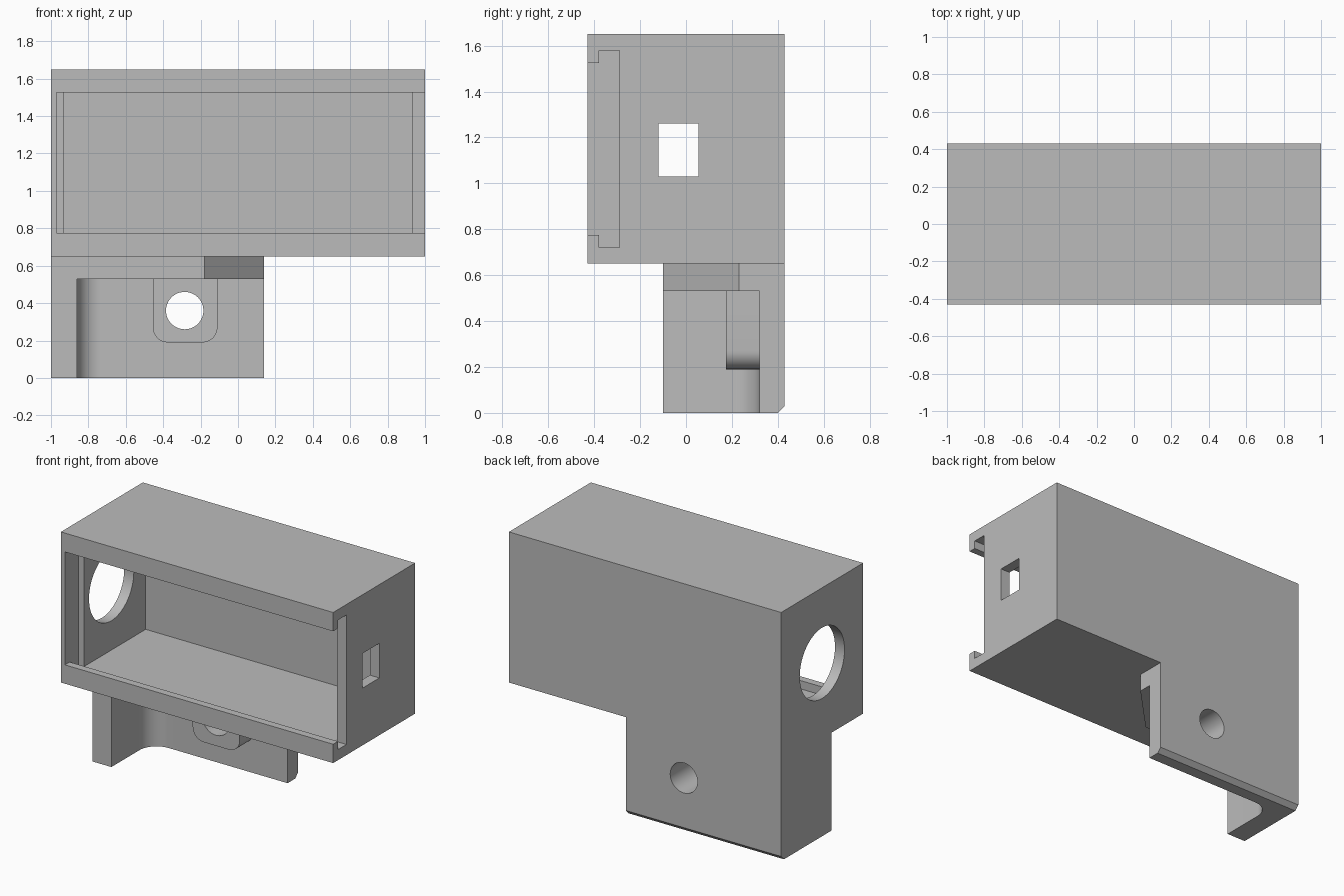
import bpy
import bmesh
from math import cos, sin, pi, radians

if "Cube" in bpy.data.objects:
    bpy.data.objects.remove(bpy.data.objects["Cube"], do_unlink=True)

grey = bpy.data.materials.new("plain grey")
grey.use_nodes = True
GREY = (0.5, 0.5, 0.5, 1)
grey.diffuse_color = GREY
grey.node_tree.nodes["Principled BSDF"].inputs["Base Color"].default_value = GREY


def prism(name, points, axis, start, end):
    """Extrude a closed 2D profile along the x, y or z axis."""
    place = {"x": lambda u, v, w: (w, u, v),
             "y": lambda u, v, w: (u, w, v),
             "z": lambda u, v, w: (u, v, w)}[axis]
    bm = bmesh.new()
    rings = [[bm.verts.new(place(u, v, w)) for u, v in points] for w in (start, end)]
    for ring in rings:
        bm.faces.new(ring)
    n = len(points)
    for i in range(n):
        j = (i + 1) % n
        bm.faces.new((rings[0][i], rings[0][j], rings[1][j], rings[1][i]))
    bmesh.ops.recalc_face_normals(bm, faces=bm.faces)
    mesh = bpy.data.meshes.new(name)
    bm.to_mesh(mesh)
    bm.free()
    mesh.materials.append(grey)
    obj = bpy.data.objects.new(name, mesh)
    bpy.context.collection.objects.link(obj)
    return obj


def rect(u0, u1, v0, v1):
    return [(u0, v0), (u1, v0), (u1, v1), (u0, v1)]


def arc(cu, cv, r, a0, a1, steps):
    angles = [radians(a0 + (a1 - a0) * i / steps) for i in range(steps + 1)]
    return [(cu + r * cos(a), cv + r * sin(a)) for a in angles]


def circle(cu, cv, r, sides=64):
    return arc(cu, cv, r, 0, 360, sides)[:-1]


def combine(target, tool, operation):
    """Apply a boolean and discard the tool."""
    tool.hide_render = True
    mod = target.modifiers.new(operation, "BOOLEAN")
    mod.operation, mod.solver, mod.object = operation, "EXACT", tool
    bpy.context.view_layer.objects.active = target
    bpy.ops.object.modifier_apply(modifier=mod.name)
    bpy.data.objects.remove(tool, do_unlink=True)


# Housing block
body = prism("housing_with_bracket", rect(-1, 1, -0.43, 0.43), "z", 0.65, 1.65)

# Bracket: ledge with an angled corner under the housing
ledge = prism("ledge", [(-1, -0.1), (-0.18, -0.1), (0.14, 0.23), (0.14, 0.43), (-1, 0.43)],
              "z", 0.53, 0.65)

# Bracket: side wall and back plate joined by a rounded inner corner
R = 0.125
plan = [(-1, -0.1), (-0.86, -0.1)]
plan += arc(-0.86 + R, 0.32 - R, R, 180, 90, 16)
plan += [(0.14, 0.32), (0.14, 0.43), (-1, 0.43)]
wall = prism("bracket_wall", plan, "z", 0, 0.53)

# Screw boss with rounded lower corners
r = 0.08
profile = [(-0.455, 0.56)] + arc(-0.455 + r, 0.19 + r, r, 180, 270, 10)
profile += arc(-0.11 - r, 0.19 + r, r, 270, 360, 10) + [(-0.11, 0.56)]
boss = prism("screw_boss", profile, "y", 0.175, 0.36)

for part in (ledge, wall, boss):
    combine(body, part, "UNION")

# Cavity, sliding lid track, openings, screw hole and lower back chamfer
track = [(-0.5, 0.775), (-0.38, 0.775), (-0.38, 0.72), (-0.29, 0.72),
         (-0.29, 1.58), (-0.38, 1.58), (-0.38, 1.525), (-0.5, 1.525)]
cutters = [
    prism("cavity", rect(-0.93, 0.93, -0.33, 0.36), "z", 0.72, 1.58),
    prism("lid_track", track, "x", -0.97, 1.1),
    prism("round_opening", circle(0, 1.15, 0.235), "x", -1.1, -0.9),
    prism("cable_window", rect(-0.12, 0.055, 1.03, 1.26), "x", 0.9, 1.1),
    prism("screw_hole", circle(-0.285, 0.36, 0.1, 48), "y", 0.1, 0.5),
    prism("lower_chamfer", [(0.38, -0.02), (0.45, -0.02), (0.45, 0.05)], "x", -1.1, 0.3),
]
for cutter in cutters:
    combine(body, cutter, "DIFFERENCE")

# Merge coplanar faces and shade
bm = bmesh.new()
bm.from_mesh(body.data)
bmesh.ops.remove_doubles(bm, verts=bm.verts, dist=0.0001)
bmesh.ops.dissolve_limit(bm, angle_limit=radians(0.5), verts=bm.verts, edges=bm.edges)
bm.to_mesh(body.data)
bm.free()

bpy.ops.object.select_all(action="DESELECT")
body.select_set(True)
bpy.context.view_layer.objects.active = body
bpy.ops.object.shade_smooth_by_angle(angle=radians(30))
